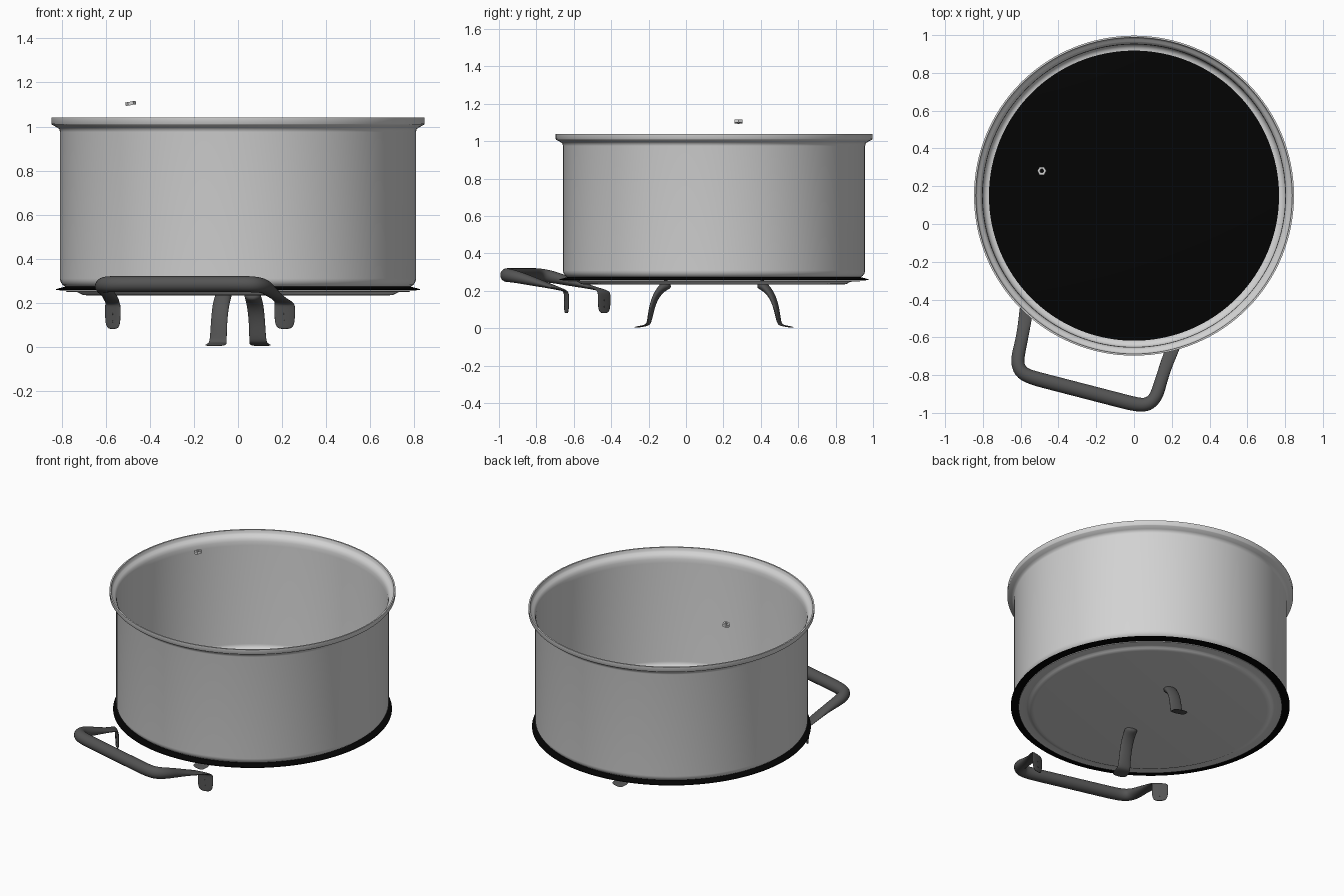
import bpy, bmesh, math
from mathutils import Vector, Matrix

if "Cube" in bpy.data.objects:
    bpy.data.objects.remove(bpy.data.objects["Cube"])

CENTRE = Vector((0, 0.15, 0))
TWIST = math.radians(-14.5)


def material(name, value):
    m = bpy.data.materials.new(name)
    m.use_nodes = True
    m.diffuse_color = (value, value, value, 1)
    m.node_tree.nodes["Principled BSDF"].inputs["Base Color"].default_value = (value, value, value, 1)
    return m


STEEL = material("brushed steel", 0.65)
DARK = material("dark grey metal", 0.088)
BLACK = material("black seal", 0.001)


def add_object(name, bm, mat, angle=35):
    bmesh.ops.recalc_face_normals(bm, faces=bm.faces)
    mesh = bpy.data.meshes.new(name)
    bm.to_mesh(mesh)
    bm.free()
    mesh.materials.append(mat)
    ob = bpy.data.objects.new(name, mesh)
    bpy.context.collection.objects.link(ob)
    bpy.ops.object.select_all(action='DESELECT')
    ob.select_set(True)
    bpy.context.view_layer.objects.active = ob
    bpy.ops.object.shade_smooth_by_angle(angle=math.radians(angle))
    return ob


def place(ob, turn=0.0):
    ob.location = CENTRE
    ob.rotation_euler.z = TWIST + turn
    return ob


def lathe(name, profile, mat, closed=False, steps=128):
    """Spin a radius/height profile about the pot axis."""
    bm = bmesh.new()
    verts = [bm.verts.new((r, 0, z)) for r, z in profile]
    pairs = list(zip(verts, verts[1:] + verts[:1]))
    edges = [bm.edges.new(p) for p in (pairs if closed else pairs[:-1])]
    bmesh.ops.spin(bm, geom=verts + edges, cent=(0, 0, 0), axis=(0, 0, 1),
                   angle=math.tau, steps=steps, use_merge=True)
    bmesh.ops.remove_doubles(bm, verts=bm.verts, dist=0.0001)
    ob = add_object(name, bm, mat, 50)
    ob.location = CENTRE
    return ob


def loft(name, rows, side, mat, mirror=False):
    """Sweep an oval of changing width and thickness along x, y, z points."""
    bm = bmesh.new()
    pts = [Vector(r[:3]) for r in rows]
    rings = []
    for i, row in enumerate(rows):
        t = (pts[min(i + 1, len(pts) - 1)] - pts[max(i - 1, 0)]).normalized()
        w = side(t, i)
        n = t.cross(w).normalized()
        ring = []
        for k in range(10):
            a = math.tau * k / 10
            ring.append(bm.verts.new(pts[i] + w * math.cos(a) * row[3] * 0.54
                                     + n * math.sin(a) * row[4] * 0.54))
        rings.append(ring)
    for a, b in zip(rings, rings[1:]):
        for k in range(10):
            bm.faces.new((a[k], a[(k + 1) % 10], b[(k + 1) % 10], b[k]))
    bm.faces.new(rings[-1])
    if not mirror:
        bm.faces.new(rings[0])
    ob = add_object(name, bm, mat, 180)
    if mirror:
        ob.modifiers.new("mirror", 'MIRROR').use_clip = True
    smooth = ob.modifiers.new("smooth", 'SUBSURF')
    smooth.levels = smooth.render_levels = 2
    return ob


# Pot wall: open floor, rounded bottom corner, flared rim
quarter = [math.radians(15 * k) for k in range(7)]
outer = [(0.768 + 0.04 * math.sin(a), 0.31 - 0.04 * math.cos(a)) for a in quarter]
outer += [(0.808, 0.975), (0.811, 0.988), (0.822, 0.996), (0.844, 1.008), (0.847, 1.012), (0.847, 1.04)]
inner = [(0.838, 1.04), (0.835, 1.022), (0.829, 1.014), (0.817, 1.007), (0.808, 0.996),
         (0.803, 0.98), (0.801, 0.955)]
inner += [(0.768 + 0.033 * math.cos(a), 0.311 - 0.033 * math.sin(a)) for a in quarter]
lathe("pot_wall", outer + inner, STEEL, closed=True)

# Black seal disc under the pot, sloping to a thin edge
lathe("seal_disc", [(0, 0.272), (0.785, 0.273), (0.8, 0.269), (0.826, 0.262), (0.826, 0.258),
                    (0.79, 0.255), (0, 0.255)], BLACK)

# Shallow steel base dish
lathe("base_dish", [(0.78, 0.254), (0.78, 0.25), (0.735, 0.249), (0.726, 0.247), (0.716, 0.241),
                    (0.706, 0.236), (0.69, 0.234), (0, 0.234)], STEEL)

# Carrying handle: round bar flattening into mounting tabs
INWARD = Vector((-0.488, 0.873, 0))
handle_rows = [
    (0, -1.068, 0.285, 0.076, 0.072), (0.2, -1.068, 0.285, 0.076, 0.072),
    (0.29, -1.068, 0.285, 0.076, 0.072), (0.352, -1.055, 0.284, 0.076, 0.072),
    (0.382, -1.0, 0.277, 0.072, 0.066), (0.383, -0.93, 0.259, 0.066, 0.054),
    (0.388, -0.84, 0.235, 0.064, 0.034), (0.396, -0.765, 0.215, 0.07, 0.018),
    (0.402, -0.722, 0.203, 0.084, 0.013), (0.403, -0.712, 0.19, 0.094, 0.012),
    (0.403, -0.711, 0.172, 0.096, 0.012), (0.403, -0.711, 0.115, 0.094, 0.012),
    (0.403, -0.711, 0.092, 0.078, 0.012), (0.403, -0.711, 0.08, 0.046, 0.012)]


def handle_side(t, i):
    h = Vector((t.x, t.y, 0)).normalized() if i < 8 else INWARD
    return Vector((h.y, -h.x, 0))


place(loft("carry_handle", handle_rows, handle_side, DARK, mirror=True))

# Screw heads on the tabs
bm = bmesh.new()
for s in (-1, 1):
    for z in (0.115, 0.15):
        axis = Vector((INWARD.x * s, INWARD.y, 0))
        turn = axis.to_track_quat('Z', 'Y').to_matrix().to_4x4()
        bmesh.ops.create_cone(bm, cap_ends=True, segments=16, radius1=0.007, radius2=0.007, depth=0.015,
                              matrix=Matrix.Translation((0.403 * s, -0.711, z)) @ turn)
place(add_object("tab_screw_heads", bm, DARK))

# Two curved strap legs with flat feet
leg_rows = [
    (0, -0.245, 0.243, 0.074, 0.06), (0, -0.28, 0.222, 0.076, 0.046),
    (0, -0.318, 0.18, 0.076, 0.034), (0, -0.342, 0.12, 0.075, 0.026),
    (0, -0.355, 0.05, 0.077, 0.018), (0, -0.362, 0.024, 0.08, 0.012),
    (0, -0.375, 0.015, 0.086, 0.008), (0, -0.405, 0.01, 0.094, 0.007),
    (0, -0.438, 0.004, 0.084, 0.006)]
for name, turn in (("front_leg", 0), ("back_leg", math.pi)):
    place(loft(name, leg_rows, lambda t, i: Vector((1, 0, 0)), DARK), turn)

# Small loose hex nut above the rim
bm = bmesh.new()
rings = []
for radius, z in ((0.024, -0.008), (0.024, 0.008), (0.011, 0.008), (0.011, -0.008)):
    rings.append([bm.verts.new((radius * math.cos(math.tau * k / 6),
                                radius * math.sin(math.tau * k / 6), z)) for k in range(6)])
for a, b in zip(rings, rings[1:] + rings[:1]):
    for k in range(6):
        bm.faces.new((a[k], a[(k + 1) % 6], b[(k + 1) % 6], b[k]))
nut = add_object("hex_nut", bm, STEEL)
nut.location = (-0.487, 0.281, 1.105)
nut.rotation_euler = (0, math.radians(-10), 0)
